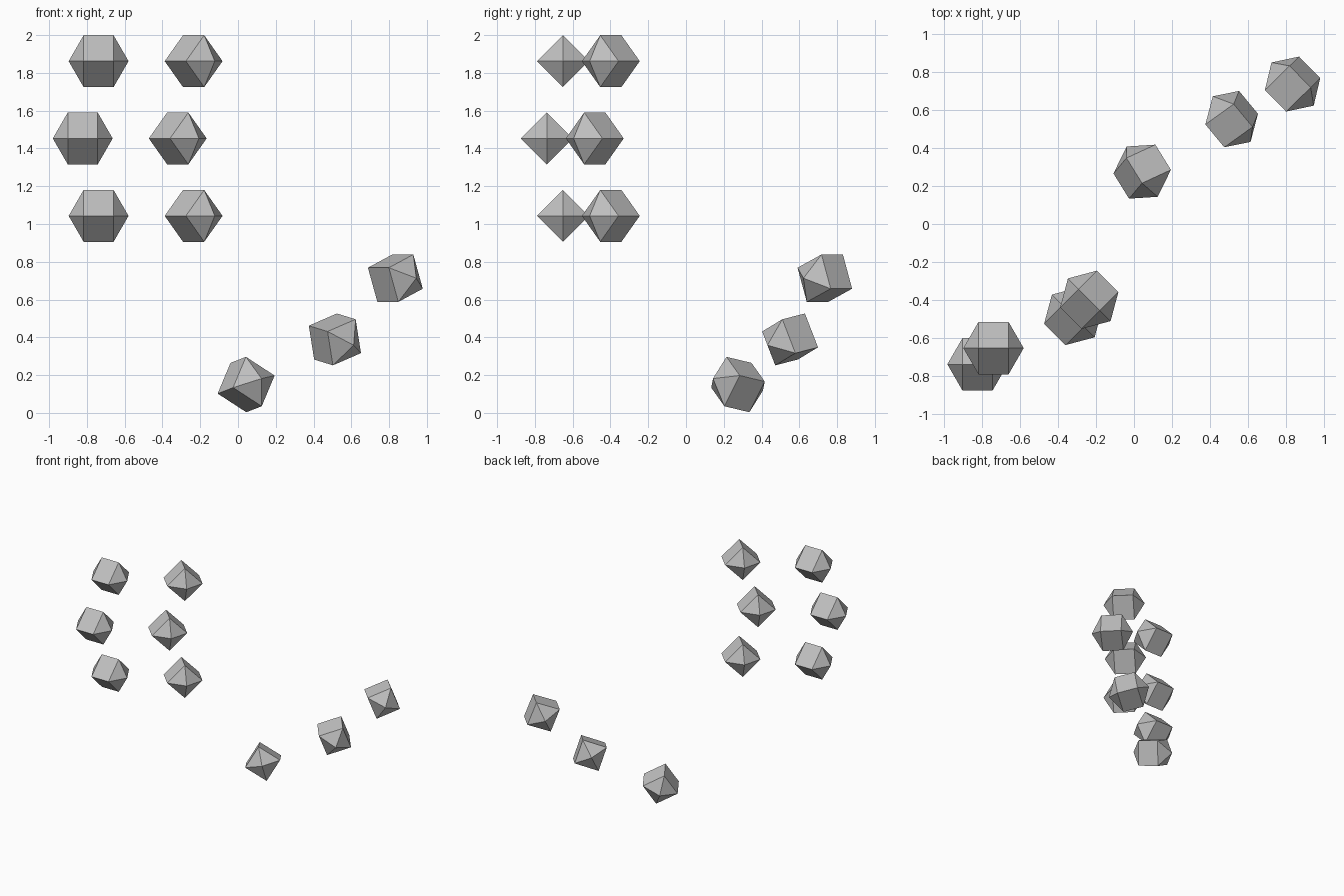
import bpy, bmesh
from mathutils import Vector, Matrix

if "Cube" in bpy.data.objects:
    bpy.data.objects.remove(bpy.data.objects["Cube"])

R = 0.1585  # circumradius of every gem

stone = bpy.data.materials.new("stone_grey")
stone.diffuse_color = (0.52, 0.52, 0.52, 1)
stone.use_nodes = True
stone.node_tree.nodes["Principled BSDF"].inputs["Base Color"].default_value = stone.diffuse_color


def gem(name, centre, pole, up):
    """Four-sided, three-ring faceted ball with its pole and one ridge aimed."""
    p = Vector(pole).normalized()
    u = Vector(up)
    u = (u - p * u.dot(p)).normalized()
    side = u.cross(p)
    turn = Matrix((side, u, p)).transposed().to_4x4()
    bm = bmesh.new()
    bmesh.ops.create_uvsphere(bm, u_segments=4, v_segments=3, radius=R)
    bm.transform(Matrix.Translation(centre) @ turn)
    bmesh.ops.recalc_face_normals(bm, faces=bm.faces)
    mesh = bpy.data.meshes.new(name)
    bm.to_mesh(mesh)
    bm.free()
    mesh.materials.append(stone)
    bpy.context.collection.objects.link(bpy.data.objects.new(name, mesh))


# Upper cluster: three rows of two, the middle row shifted
for i, (z, dx, dy) in enumerate([(1.862, 0, 0), (1.453, -0.084, -0.085), (1.043, 0, 0)]):
    gem(f"left_gem_{i + 1}", (-0.738 + dx, -0.652 + dy, z), (1, 0, 0), (0, 0, 1))
    gem(f"right_gem_{i + 1}", (-0.235 + dx, -0.398 + dy, z), (1, -1, 0), (0, 0, 1))

# Lower trail: three tumbling gems climbing away
gem("trail_gem_1", (0.043, 0.275, 0.15), (-0.515, 0.834, -0.2), (-0.304, 0.04, 0.95))
gem("trail_gem_2", (0.513, 0.551, 0.389), (0.627, -0.756, -0.193), (0.44, 0.137, 0.889))
gem("trail_gem_3", (0.833, 0.735, 0.713), (0.70, -0.715, 0), (0.285, 0.285, 0.91))
